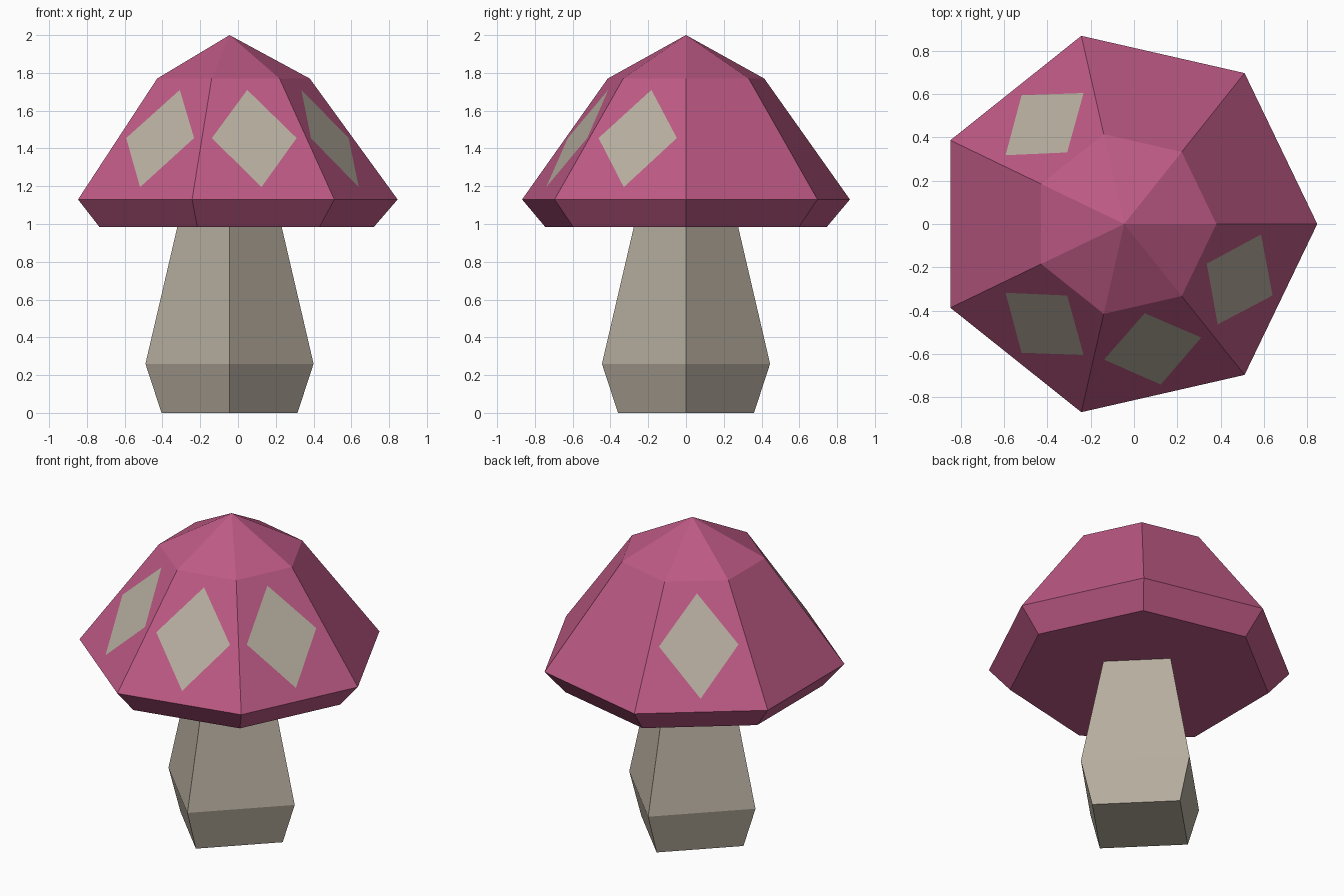
import bpy
import bmesh
from math import cos, sin, pi
from mathutils import Vector

if "Cube" in bpy.data.objects:
    bpy.data.objects.remove(bpy.data.objects["Cube"])

AXIS_X = -0.045  # shared axis of the stem and the cap


def make_material(name, rgb):
    mat = bpy.data.materials.new(name)
    mat.use_nodes = True
    colour = (*rgb, 1.0)
    mat.diffuse_color = colour
    bsdf = mat.node_tree.nodes["Principled BSDF"]
    bsdf.inputs["Base Color"].default_value = colour
    bsdf.inputs["Roughness"].default_value = 0.9
    return mat


def polar(radius, angle, z):
    return Vector((AXIS_X + radius * cos(angle), radius * sin(angle), z))


def ring(bm, sides, radius, z):
    return [bm.verts.new(polar(radius, 2 * pi * i / sides, z)) for i in range(sides)]


def bridge(bm, low, high, i):
    j = (i + 1) % len(low)
    return bm.faces.new((low[i], low[j], high[j], high[i]))


def finish(bm, name, materials):
    bmesh.ops.recalc_face_normals(bm, faces=bm.faces[:])
    mesh = bpy.data.meshes.new(name)
    bm.to_mesh(mesh)
    bm.free()
    for mat in materials:
        mesh.materials.append(mat)
    obj = bpy.data.objects.new(name, mesh)
    bpy.context.collection.objects.link(obj)
    return obj


pink = make_material("cap pink", (0.515, 0.102, 0.235))
cream = make_material("stem cream", (0.479, 0.429, 0.352))

# Stem: four sides, widest just above the ground
bm = bmesh.new()
rings = [ring(bm, 4, r, z) for r, z in ((0.36, 0), (0.445, 0.26), (0.275, 0.99))]
for low, high in zip(rings, rings[1:]):
    for i in range(4):
        bridge(bm, low, high, i)
bm.faces.new(rings[0])
bm.faces.new(rings[-1])
finish(bm, "stem", [cream])

# Cap: seven sides, with a flat underside, sloping rim, steep side and low peak
SIDES = 7
SPOTTED = (2, 4, 5, 6)
RIM_R, RIM_Z = 0.89, 1.13
TOP_R, TOP_Z = 0.425, 1.77
bm = bmesh.new()
under = ring(bm, SIDES, 0.765, 0.985)
rim = ring(bm, SIDES, RIM_R, RIM_Z)
top = ring(bm, SIDES, TOP_R, TOP_Z)
peak = bm.verts.new((AXIS_X, 0, 2))
bm.faces.new(under)


def spot_corner(i, z, side):
    """Point on the middle line of side face i, moved sideways within it."""
    angle = 2 * pi * (i + 0.5) / SIDES
    t = (z - RIM_Z) / (TOP_Z - RIM_Z)
    apothem = (RIM_R + (TOP_R - RIM_R) * t) * cos(pi / SIDES)
    tangent = Vector((-sin(angle), cos(angle), 0))
    return bm.verts.new(polar(apothem, angle, z) + tangent * side)


for i in range(SIDES):
    j = (i + 1) % SIDES
    bridge(bm, under, rim, i)
    bm.faces.new((top[i], top[j], peak))
    if i not in SPOTTED:
        bridge(bm, rim, top, i)
        continue
    # Diamond spot cut flush into the side face
    spot = [spot_corner(i, z, s) for z, s in
            ((1.195, 0), (1.455, 0.23), (1.71, 0), (1.455, -0.23))]
    corners = [rim[i], rim[j], top[j], top[i]]
    bm.faces.new(spot).material_index = 1
    for k in range(4):
        n = (k + 1) % 4
        bm.faces.new((corners[k], corners[n], spot[k]))
        bm.faces.new((corners[n], spot[n], spot[k]))
finish(bm, "cap", [pink, cream])
